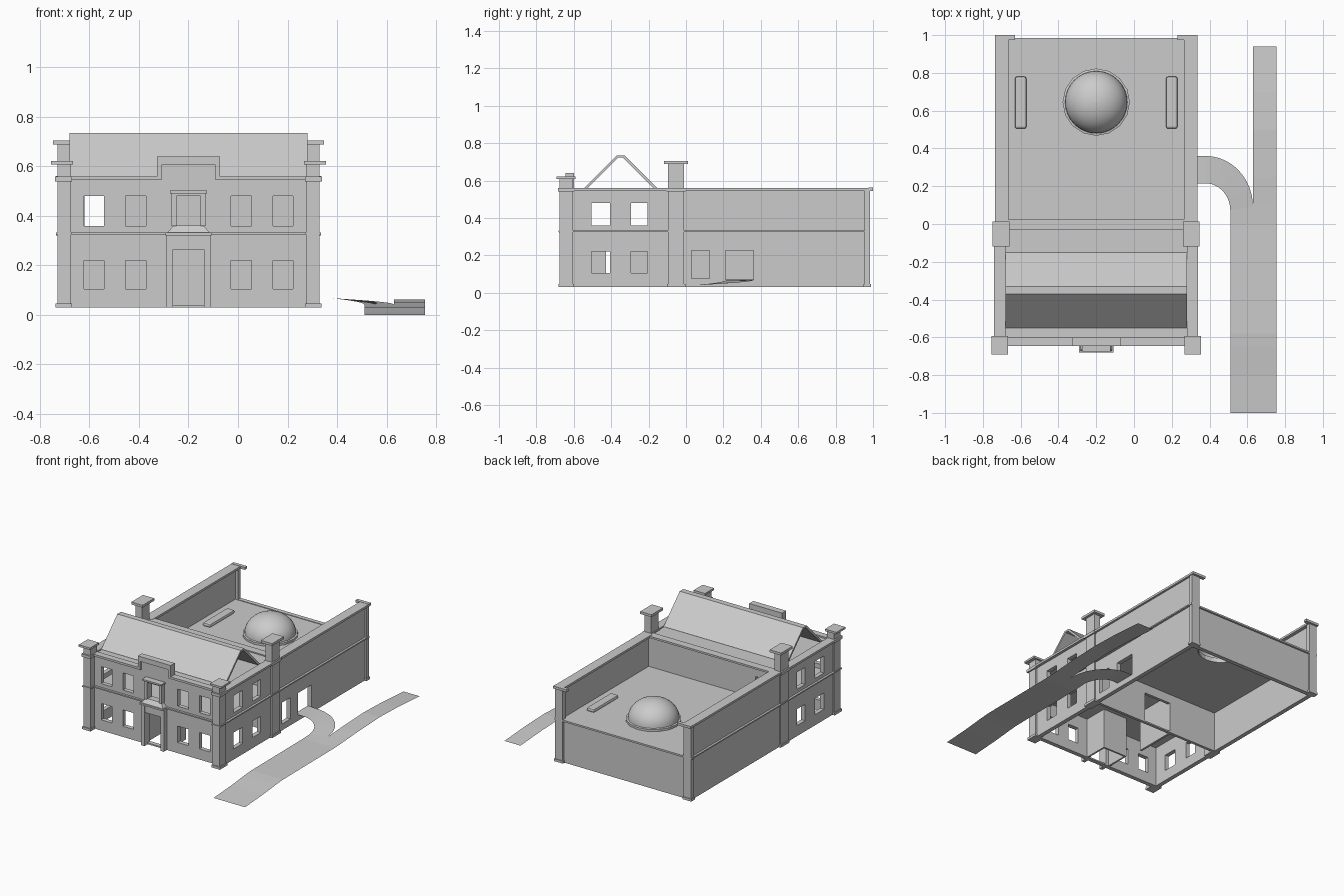
import bpy, bmesh, math

if "Cube" in bpy.data.objects:
    bpy.data.objects.remove(bpy.data.objects["Cube"])

CX = -0.2  # building's symmetry line


def make(name, verts, faces):
    me = bpy.data.meshes.new(name)
    me.from_pydata(verts, [], faces)
    bm = bmesh.new()
    bm.from_mesh(me)
    bmesh.ops.recalc_face_normals(bm, faces=bm.faces)
    bm.to_mesh(me)
    bm.free()
    ob = bpy.data.objects.new(name, me)
    bpy.context.collection.objects.link(ob)
    return ob


def box(name, x0, x1, y0, y1, z0, z1):
    v = [(x, y, z) for x in (x0, x1) for y in (y0, y1) for z in (z0, z1)]
    return make(name, v, [(0, 1, 3, 2), (4, 6, 7, 5), (0, 4, 5, 1),
                          (2, 3, 7, 6), (0, 2, 6, 4), (1, 5, 7, 3)])


def pair(name, d0, d1, y0, y1, z0, z1):
    """Mirrored boxes, d measured outward from the symmetry line."""
    for s, side in ((-1, "left"), (1, "right")):
        xs = sorted((CX + s * d0, CX + s * d1))
        box(f"{name}_{side}", *xs, y0, y1, z0, z1)


def wall(name, along_x, pos, a0, a1, z0, z1, holes=(), t=0.03):
    """Slab centred on pos with rectangular openings (a0, a1, z0, z1)."""
    A = sorted({a0, a1, *[v for h in holes for v in h[:2]]})
    Z = sorted({z0, z1, *[v for h in holes for v in h[2:]]})
    v = [(a, pos, z) if along_x else (pos, a, z) for z in Z for a in A]
    n, f = len(A), []
    for j in range(len(Z) - 1):
        for i in range(n - 1):
            ca, cz = (A[i] + A[i + 1]) / 2, (Z[j] + Z[j + 1]) / 2
            if not any(h[0] < ca < h[1] and h[2] < cz < h[3] for h in holes):
                f.append((j * n + i, j * n + i + 1, (j + 1) * n + i + 1, (j + 1) * n + i))
    ob = make(name, v, f)
    m = ob.modifiers.new("thickness", "SOLIDIFY")
    m.thickness, m.offset = t, 0
    return ob


def extrude_x(name, prof, x0, x1):
    n = len(prof)
    v = [(x, y, z) for x in (x0, x1) for y, z in prof]
    f = [(i, (i + 1) % n, n + (i + 1) % n, n + i) for i in range(n)]
    return make(name, v, f + [tuple(range(n)), tuple(range(n, 2 * n))])


def lathe(name, prof, cx, cy, n, closed=False):
    v = [(cx + r * math.cos(2 * math.pi * k / n), cy + r * math.sin(2 * math.pi * k / n), z)
         for k in range(n) for r, z in prof]
    m = len(prof)
    f = [(k * m + i, ((k + 1) % n) * m + i, ((k + 1) % n) * m + (i + 1) % m, k * m + (i + 1) % m)
         for k in range(n) for i in range(m if closed else m - 1)]
    return make(name, v, f)


def strip(name, left, right):
    n = len(left)
    return make(name, left + right, [(i, i + 1, n + i + 1, n + i) for i in range(n - 1)])


# Outer walls with window and door openings
LOW, UP = (0.105, 0.22), (0.36, 0.48)
front = [(CX + s * d - 0.041, CX + s * d + 0.041, *z)
         for s in (-1, 1) for d in (0.213, 0.382) for z in (LOW, UP)]
front += [(-0.263, -0.138, 0.04, 0.265), (-0.248, -0.152, *UP)]
wall("front_wall", True, -0.615, -0.715, 0.315, 0.03, 0.56, front)
side = [(a, b, *z) for a, b in ((-0.505, -0.405), (-0.295, -0.205)) for z in (LOW, UP)]
doors = [(0.03, 0.125, 0.075, 0.225), (0.21, 0.36, 0.07, 0.225)]
wall("left_wall", False, CX - 0.505, -0.63, 0.985, 0.03, 0.55, side)
wall("right_wall", False, CX + 0.505, -0.63, 0.985, 0.03, 0.55, side + doors)
wall("back_wall", True, 0.957, -0.69, 0.29, 0.03, 0.33)

# Inner walls: partition under and above the rear roof line, entrance lobby
wall("lower_partition", True, -0.015, -0.69, 0.29, 0.03, 0.32, [(-0.31, -0.1, 0.04, 0.25)], 0.02)
wall("upper_rear_wall", True, -0.015, -0.69, 0.29, 0.33, 0.555, [(-0.62, -0.54, *UP)])
wall("inner_side_wall", False, -0.32, -0.31, -0.02, 0.03, 0.32, t=0.015)
wall("lobby_back", True, -0.435, -0.29, -0.11, 0.03, 0.32, t=0.012)
for d in (-0.09, 0.09):
    wall("lobby_side", False, CX + d, -0.6, -0.43, 0.03, 0.32, t=0.012)

# Floor, roof decks and pitched roof
box("upper_floor", -0.69, 0.29, -0.6, 0.0, 0.315, 0.328)
box("front_roof_deck", -0.69, 0.29, -0.6, 0.0, 0.54, 0.55)
deck = box("rear_roof_deck", -0.69, 0.29, -0.01, 0.97, 0.315, 0.33)
extrude_x("pitched_roof", [(-0.55, 0.555), (-0.37, 0.735), (-0.33, 0.735), (-0.15, 0.555),
                           (-0.17, 0.555), (-0.337, 0.722), (-0.363, 0.722), (-0.53, 0.555)],
          -0.68, 0.28)

# Dome, its ring, and the opening below it
DY = 0.645
cut = lathe("dome_opening_cutter", [(0.0, 0.3), (0.15, 0.3), (0.15, 0.35), (0.0, 0.35)], CX, DY, 24)
bm = bmesh.new()
bm.from_mesh(cut.data)
bmesh.ops.remove_doubles(bm, verts=bm.verts, dist=1e-5)
bmesh.ops.recalc_face_normals(bm, faces=bm.faces)
bm.to_mesh(cut.data)
bm.free()
cut.hide_render = True
m = deck.modifiers.new("opening", "BOOLEAN")
m.object, m.operation = cut, "DIFFERENCE"
lathe("dome_ring", [(0.155, 0.33), (0.178, 0.33), (0.178, 0.345), (0.155, 0.35)], CX, DY, 16, True)
dome = lathe("dome", [(0.165 * math.cos(a), 0.345 + 0.135 * math.sin(a))
                      for a in [math.pi / 2 * i / 10 * 0.999 for i in range(11)]], CX, DY, 32)
for p in dome.data.polygons:
    p.use_smooth = True

# Long narrow skylights
for x in (-0.6, 0.2):
    b = box("skylight", x - 0.03, x + 0.03, 0.505, 0.78, 0.33, 0.355)
    m = b.modifiers.new("soft", "BEVEL")
    m.width, m.segments = 0.01, 2

# Horizontal bands and wall caps
pair("middle_band", 0.515, 0.535, -0.64, 0.985, 0.325, 0.334)
box("middle_band_front", -0.735, 0.335, -0.645, -0.625, 0.325, 0.334)
box("middle_band_back", -0.735, 0.335, 0.955, 0.985, 0.322, 0.334)
pair("side_cap_front", 0.48, 0.54, -0.64, 0.0, 0.545, 0.56)
pair("side_cap_rear", 0.465, 0.535, 0.0, 1.0, 0.545, 0.56)
box("rear_wall_cap", -0.68, 0.28, -0.03, 0.025, 0.545, 0.558)
box("front_cap_left", -0.74, -0.31, -0.645, -0.6, 0.545, 0.56)
box("front_cap_right", -0.09, 0.34, -0.645, -0.6, 0.545, 0.56)

# Raised centre parapet with stepped trim
box("parapet_block", -0.31, -0.09, -0.63, -0.605, 0.54, 0.61)
box("parapet_cap", -0.328, -0.072, -0.645, -0.6, 0.605, 0.64)
for d in (-0.119, 0.119):
    box("parapet_trim", CX + d - 0.009, CX + d + 0.009, -0.645, -0.6, 0.545, 0.605)

# Corner and middle pillars with caps and bases
pair("front_pillar", 0.475, 0.53, -0.675, -0.605, 0.03, 0.61)
pair("front_pillar_band", 0.47, 0.54, -0.685, -0.6, 0.54, 0.56)
pair("front_pillar_middle", 0.47, 0.536, -0.681, -0.6, 0.325, 0.334)
pair("front_pillar_cap", 0.467, 0.555, -0.692, -0.592, 0.608, 0.622)
pair("front_pillar_base", 0.47, 0.537, -0.682, -0.6, 0.03, 0.047)
pair("middle_pillar", 0.48, 0.53, -0.095, -0.01, 0.03, 0.69)
pair("middle_pillar_band", 0.475, 0.54, -0.103, -0.002, 0.54, 0.56)
pair("middle_pillar_cap", 0.46, 0.548, -0.118, 0.012, 0.688, 0.705)
pair("middle_pillar_base", 0.5, 0.536, -0.102, -0.003, 0.03, 0.047)
pair("rear_pillar", 0.47, 0.53, 0.955, 0.985, 0.03, 0.55)
pair("rear_pillar_base", 0.465, 0.535, 0.95, 0.99, 0.03, 0.047)
pair("rear_pillar_cap", 0.43, 0.535, 0.975, 1.0, 0.545, 0.562)

# Entrance surround and the framed window above it
pair("door_jamb", 0.063, 0.088, -0.665, -0.62, 0.03, 0.325)
box("door_lintel", -0.263, -0.137, -0.66, -0.62, 0.265, 0.325)
box("door_ledge", -0.292, -0.108, -0.68, -0.62, 0.322, 0.334)
pair("window_jamb", 0.048, 0.068, -0.66, -0.62, 0.36, 0.49)
box("window_lintel", -0.268, -0.132, -0.66, -0.62, 0.48, 0.493)
box("window_hood", -0.275, -0.125, -0.675, -0.62, 0.491, 0.502)
make("window_sill_slope",
     [(CX - 0.088, -0.675, 0.33), (CX + 0.088, -0.675, 0.33), (CX + 0.088, -0.62, 0.33),
      (CX - 0.088, -0.62, 0.33), (CX - 0.06, -0.65, 0.362), (CX + 0.06, -0.65, 0.362),
      (CX + 0.06, -0.62, 0.362), (CX - 0.06, -0.62, 0.362)],
     [(0, 1, 2, 3), (4, 5, 6, 7), (0, 1, 5, 4), (1, 2, 6, 5), (2, 3, 7, 6), (3, 0, 4, 7)])

# Sloping road and the bend into the side door
road = [(-1, 0), (-0.8, 0.013), (-0.65, 0.028), (-0.58, 0.033), (0, 0.037), (0.1, 0.042)]
upper = [(0.1, 0.042), (0.25, 0.052), (0.5, 0.062), (0.7, 0.056), (0.94, 0.04)]
strip("road_lower", [(0.51, y, z) for y, z in road], [(0.755, y, z) for y, z in road])
strip("road_upper", [(0.63, y, z) for y, z in upper], [(0.755, y, z) for y, z in upper])
inner, outer = [(0.315, 0.215, 0.07)], [(0.315, 0.36, 0.07)]
for i in range(13):
    a = math.pi / 2 * (1 - i / 12)
    z = 0.068 - 0.026 * i / 12
    inner.append((0.38 + 0.13 * math.cos(a), 0.07 + 0.145 * math.sin(a), z))
    outer.append((0.38 + 0.25 * math.cos(a), 0.09 + 0.27 * math.sin(a), z))
strip("road_bend", inner, outer)
